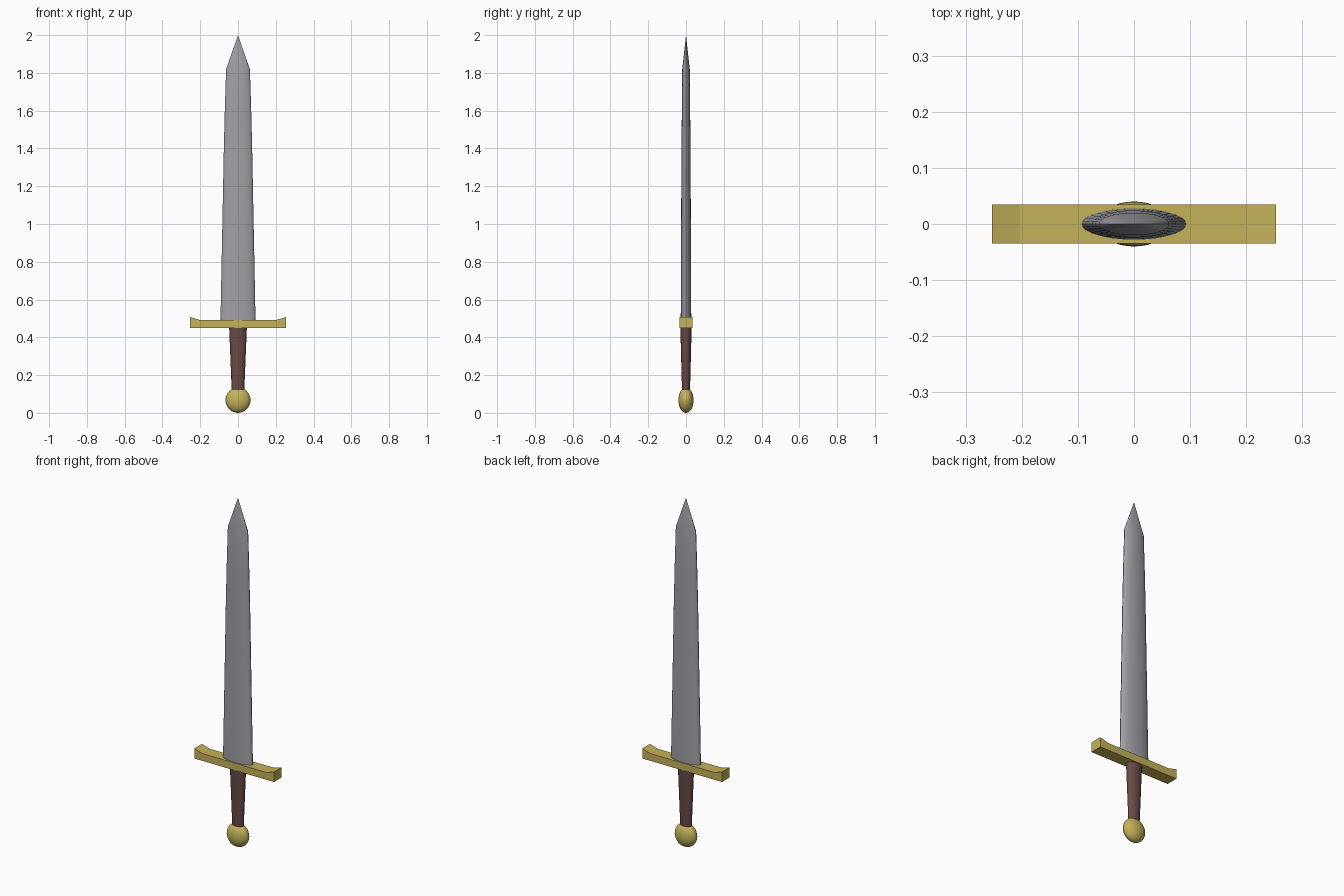
import bpy, bmesh, math

if "Cube" in bpy.data.objects:
    bpy.data.objects.remove(bpy.data.objects["Cube"])


def material(name, rgb):
    m = bpy.data.materials.new(name)
    m.diffuse_color = (*rgb, 1)
    m.use_nodes = True
    m.node_tree.nodes["Principled BSDF"].inputs["Base Color"].default_value = m.diffuse_color
    return m


steel = material("steel", (0.36, 0.35, 0.38))
gold = material("gold", (0.55, 0.45, 0.10))
leather = material("leather", (0.14, 0.07, 0.06))


def finish(name, bm, mat, smooth=True):
    bmesh.ops.recalc_face_normals(bm, faces=bm.faces)
    mesh = bpy.data.meshes.new(name)
    bm.to_mesh(mesh)
    bm.free()
    obj = bpy.data.objects.new(name, mesh)
    bpy.context.collection.objects.link(obj)
    mesh.materials.append(mat)
    if smooth:
        bpy.ops.object.select_all(action='DESELECT')
        obj.select_set(True)
        bpy.context.view_layer.objects.active = obj
        bpy.ops.object.shade_smooth_by_angle(angle=math.radians(30))
    return obj


def elliptic_loft(name, rings, mat, tip=None, n=32):
    """Skin ellipses given as (z, half width, half thickness)."""
    bm = bmesh.new()
    loops = [[bm.verts.new((rx * math.cos(2 * math.pi * i / n),
                            ry * math.sin(2 * math.pi * i / n), z))
              for i in range(n)] for z, rx, ry in rings]
    for a, b in zip(loops, loops[1:]):
        for i in range(n):
            j = (i + 1) % n
            bm.faces.new((a[i], a[j], b[j], b[i]))
    bm.faces.new(loops[0])
    top = loops[-1]
    if tip is None:
        bm.faces.new(top)
    else:
        point = bm.verts.new((0, 0, tip))
        for i in range(n):
            bm.faces.new((top[i], top[(i + 1) % n], point))
    return finish(name, bm, mat)


# Blade: oval section, slight taper, pointed tip
elliptic_loft("blade", [(0.48, 0.093, 0.028), (1.40, 0.075, 0.024),
                        (1.60, 0.070, 0.022), (1.82, 0.063, 0.020)],
              steel, tip=2.0)

# Grip: oval, narrowing toward the pommel
elliptic_loft("grip", [(0.11, 0.033, 0.021), (0.455, 0.047, 0.030)], leather)

# Pommel: flattened ball
bm = bmesh.new()
bmesh.ops.create_uvsphere(bm, u_segments=32, v_segments=16, radius=1)
bmesh.ops.scale(bm, vec=(0.066, 0.040, 0.067), verts=bm.verts)
bmesh.ops.translate(bm, vec=(0, 0, 0.067), verts=bm.verts)
finish("pommel", bm, gold)

# Crossguard: flat bar with raised ends, extruded through the thickness
half = [(0.253, 0.45), (0.253, 0.507), (0.203, 0.492)]
profile = half + [(-x, z) for x, z in reversed(half)]
bm = bmesh.new()
face = bm.faces.new([bm.verts.new((x, -0.035, z)) for x, z in profile])
new = bmesh.ops.extrude_face_region(bm, geom=[face])["geom"]
bmesh.ops.translate(bm, vec=(0, 0.07, 0),
                    verts=[v for v in new if isinstance(v, bmesh.types.BMVert)])
finish("crossguard", bm, gold, smooth=False)
